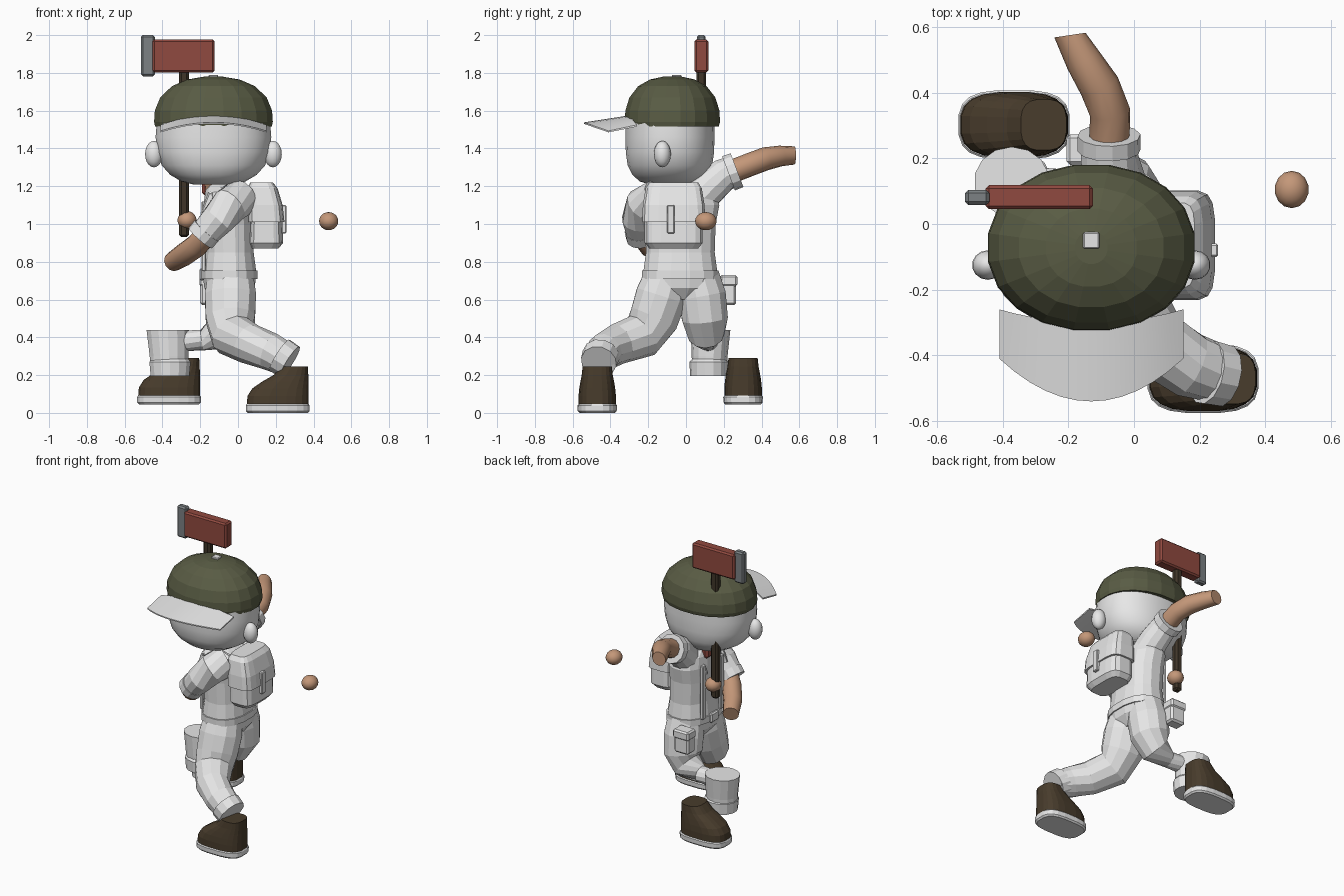
import bpy
import bmesh
from math import cos, sin, pi, radians, copysign
from mathutils import Vector, Matrix

default_cube = bpy.data.objects.get("Cube")
if default_cube:
    bpy.data.objects.remove(default_cube, do_unlink=True)


def make_material(name, red, green, blue):
    material = bpy.data.materials.new(name)
    material.use_nodes = True
    color = (red, green, blue, 1)
    material.diffuse_color = color
    material.node_tree.nodes["Principled BSDF"].inputs["Base Color"].default_value = color
    return material


white = make_material("pale cloth", .8, .8, .8)
olive = make_material("olive cap", .1, .107, .058)
skin = make_material("skin", .55, .31, .19)
leather = make_material("boot leather", .065, .045, .025)
wood = make_material("dark wood", .05, .036, .022)
red_paint = make_material("red paint", .28, .067, .05)
steel = make_material("grey steel", .2, .22, .23)


def finish(bm, name, material, smooth=0):
    """Turn a bmesh into a scene object with one material."""
    bmesh.ops.recalc_face_normals(bm, faces=bm.faces)
    mesh = bpy.data.meshes.new(name)
    bm.to_mesh(mesh)
    bm.free()
    mesh.materials.append(material)
    obj = bpy.data.objects.new(name, mesh)
    bpy.context.collection.objects.link(obj)
    if smooth:
        bpy.ops.object.select_all(action='DESELECT')
        obj.select_set(True)
        bpy.context.view_layer.objects.active = obj
        bpy.ops.object.shade_smooth_by_angle(angle=radians(smooth))
    return obj


def skin_rings(name, rings, material, smooth=0):
    """Bridge rings of points and cap both ends."""
    bm = bmesh.new()
    loops = [[bm.verts.new(point) for point in ring] for ring in rings]
    count = len(loops[0])
    for lower, upper in zip(loops, loops[1:]):
        for i in range(count):
            j = (i + 1) % count
            bm.faces.new((lower[i], lower[j], upper[j], upper[i]))
    bm.faces.new(loops[0])
    bm.faces.new(loops[-1])
    return finish(bm, name, material, smooth)


def stack(name, layers, material, sides=20, power=1, smooth=0):
    """Stack horizontal ovals given as (x, y, z, half width, half depth)."""
    def bulge(value):
        return copysign(abs(value) ** power, value)
    angles = [2 * pi * (i + .5) / sides for i in range(sides)]
    rings = [[(x + rx * bulge(cos(a)), y + ry * bulge(sin(a)), z) for a in angles]
             for x, y, z, rx, ry in layers]
    return skin_rings(name, rings, material, smooth)


def tube(name, path, material, sides=12, end_normal=None, smooth=0):
    """Sweep a circle along (x, y, z, radius) points."""
    points = [Vector(p[:3]) for p in path]
    rings = []
    for i, point in enumerate(points):
        tangent = points[min(i + 1, len(path) - 1)] - points[max(i - 1, 0)]
        if end_normal and i == len(path) - 1:
            tangent = Vector(end_normal)
        tangent.normalize()
        across = tangent.cross(Vector((1, .3, 0)))
        across.normalize()
        other = tangent.cross(across)
        rings.append([point + path[i][3] * (across * cos(2 * pi * k / sides)
                      + other * sin(2 * pi * k / sides)) for k in range(sides)])
    return skin_rings(name, rings, material, smooth)


def box(name, x, y, z, material, bevel=.008):
    """Bevelled box from its x, y and z ranges."""
    bm = bmesh.new()
    bmesh.ops.create_cube(bm, size=1)
    for vert in bm.verts:
        vert.co = [low + (c + .5) * (high - low) for c, (low, high) in zip(vert.co, (x, y, z))]
    if bevel:
        bmesh.ops.bevel(bm, geom=bm.edges[:], offset=bevel, segments=1, affect='EDGES')
    return finish(bm, name, material)


def ball(name, center, size, material):
    bm = bmesh.new()
    bmesh.ops.create_uvsphere(bm, u_segments=14, v_segments=10, radius=1)
    bmesh.ops.transform(bm, matrix=Matrix.LocRotScale(Vector(center), None, Vector(size)), verts=bm.verts)
    return finish(bm, name, material, 40)


# Head and ears
hx, hy = -.13, -.085
stack("head", [(hx, hy, z, rx, ry) for z, rx, ry in (
    (1.21, .11, .11), (1.225, .17, .16), (1.26, .23, .2), (1.31, .275, .225),
    (1.38, .3, .235), (1.46, .308, .237), (1.56, .3, .235))], white, 28, .9, 40)
for side, label in ((1, "left"), (-1, "right")):
    ball(label + "_ear", (hx + side * .315, -.125, 1.37), (.048, .045, .07), white)

# Cap with button and curved visor
stack("cap", [(hx, -.072, z, rx, ry) for z, rx, ry in (
    (1.515, .312, .248), (1.54, .318, .255), (1.6, .314, .252), (1.67, .285, .23),
    (1.73, .222, .183), (1.765, .14, .12), (1.78, .05, .05))], olive, 20, .95)
box("cap_button", (hx - .025, hx + .025), (-.075, -.025), (1.765, 1.79), white, .004)


def build_visor():
    bm = bmesh.new()
    rows = []
    for i in range(13):
        t = i / 6 - 1
        x = hx + .28 * t
        bend = t * t
        back_y = -.3 + .04 * bend
        front_y = -.54 + .13 * bend
        rows.append([bm.verts.new(p) for p in (
            (x, back_y, 1.575 - .05 * bend), (x, front_y, 1.538 - .045 * bend),
            (x, front_y, 1.53 - .045 * bend), (x, back_y, 1.565 - .05 * bend))])
    for a, b in zip(rows, rows[1:]):
        for k in range(4):
            n = (k + 1) % 4
            bm.faces.new((a[k], a[n], b[n], b[k]))
    bm.faces.new(rows[0])
    bm.faces.new(rows[-1])
    finish(bm, "visor", white, 30)


build_visor()

# Torso, neck and neckerchief
stack("torso", [
    (-.045, -.03, .6, .09, .1), (-.045, -.03, .66, .135, .19), (-.045, -.03, .74, .145, .2),
    (-.045, -.03, .85, .13, .185), (-.05, -.03, 1, .135, .19), (-.055, -.03, 1.1, .13, .21),
    (-.06, -.03, 1.17, .115, .19), (-.08, -.03, 1.21, .08, .11)], white, 16, .85)
stack("belt", [(-.045, -.03, .71, .15, .206), (-.045, -.03, .755, .15, .206)], white, 16, .85)
box("belt_buckle", (-.205, -.18), (-.07, .01), (.7, .765), white)
tube("neck", [(-.09, -.04, 1.1, .08), (-.1, -.05, 1.26, .08)], skin)
box("neckerchief", (-.19, -.13), (-.06, .04), (1.15, 1.225), red_paint, .015)
for y in (-.13, .07):
    box("chest_strap", (-.193, -.17), (y - .018, y + .018), (.75, 1.12), white, .004)

# Backpack with flap and buckle strap
stack("backpack", [
    (.145, -.065, .87, .07, .13), (.15, -.065, .9, .09, .155), (.15, -.065, 1.02, .085, .155),
    (.135, -.065, 1.15, .075, .145), (.12, -.065, 1.2, .06, .13)], white, 16, .5)
stack("backpack_flap", [
    (.15, -.065, 1.01, .097, .168), (.145, -.065, 1.1, .092, .165),
    (.13, -.065, 1.19, .08, .15), (.125, -.065, 1.22, .06, .13)], white, 16, .45)
box("flap_strap", (.22, .256), (-.1, -.06), (.95, 1.1), white, .005)
for y in (-.17, .05):
    tube("shoulder_strap", [(.1, y, 1.16, .025), (-.03, y, 1.2, .025), (-.14, y, 1.15, .025),
                            (-.18, y, 1.05, .02)], white, 6)

# Belt pouch
box("pouch", (-.2, -.09), (.18, .265), (.57, .72), white, .012)
box("pouch_lid", (-.205, -.085), (.18, .272), (.67, .73), white, .01)

# Bent arm on the front side
tube("front_sleeve", [(.02, -.15, 1.14, .1), (-.04, -.225, 1.1, .1), (-.11, -.25, 1.02, .09),
                      (-.18, -.24, .945, .076)], white)
tube("front_cuff", [(-.165, -.242, .965, .084), (-.2, -.235, .925, .082)], white)
tube("front_forearm", [(-.16, -.24, .95, .06), (-.22, -.19, .885, .062),
                       (-.29, -.1, .835, .06), (-.345, 0, .8, .052)], skin, smooth=40)

# Raised arm reaching back
tube("rear_sleeve", [(-.05, .06, 1.13, .1), (-.06, .13, 1.2, .095),
                     (-.075, .2, 1.26, .088), (-.075, .26, 1.28, .085)], white)
tube("rear_cuff", [(-.076, .225, 1.268, .097), (-.076, .27, 1.285, .096)], white)
tube("rear_forearm", [(-.075, .25, 1.28, .062), (-.073, .34, 1.315, .062), (-.105, .42, 1.345, .062),
                      (-.155, .5, 1.36, .055), (-.195, .575, 1.363, .048)],
     skin, end_normal=(-.15, 1, 0), smooth=40)

# Loose fists
ball("left_fist", (.48, .105, 1.015), (.052, .057, .048), skin)
ball("right_fist", (-.27, .085, 1.02), (.052, .055, .048), skin)

# Stretched leg
tube("front_leg", [(-.04, -.1, .72, .125), (-.04, -.13, .62, .14), (-.04, -.17, .5, .135),
                   (-.025, -.23, .41, .122), (.06, -.36, .365, .108), (.17, -.43, .325, .1),
                   (.27, -.46, .275, .088)], white)
tube("front_leg_cuff", [(.22, -.45, .305, .1), (.275, -.462, .27, .096)], white)

# Bent leg with wide trouser bottom
tube("rear_thigh", [(-.045, .06, .72, .12), (-.045, .085, .62, .13), (-.05, .1, .5, .125),
                    (-.085, .105, .42, .1), (-.19, .11, .385, .055), (-.33, .12, .38, .055)], white)
stack("rear_shin", [(-.365, .125, .2, .1, .09), (-.365, .125, .3, .105, .095),
                    (-.372, .13, .44, .115, .105)], white, 14)
stack("rear_leg_cuff", [(-.36, .122, .195, .105, .1), (-.36, .122, .27, .112, .104),
                        (-.36, .122, .285, .1, .09)], white, 14)

# Boots, toes toward -x
for label, x, y, z in (("front", .21, -.47, 0), ("rear", -.365, .302, .045)):
    stack(label + "_sole", [(x, y, z + h, rx, ry) for h, rx, ry in (
        (0, .16, .095), (.01, .17, .104), (.04, .17, .106), (.046, .166, .1))], white, 20, .65)
    stack(label + "_boot", [(x + shift, y, z + h, rx, ry) for h, shift, rx, ry in (
        (.044, 0, .165, .1), (.09, .002, .163, .1), (.13, .015, .15, .096),
        (.165, .04, .124, .09), (.2, .07, .093, .083), (.245, .09, .07, .078))], leather, 20, .7)

# Hammer
box("hammer_handle", (-.312, -.26), (.055, .106), (.93, 1.84), wood, .012)
box("hammer_head", (-.452, -.125), (.045, .118), (1.802, 1.977), red_paint, .01)
box("hammer_face", (-.514, -.44), (.058, .104), (1.782, 2), steel, .01)
